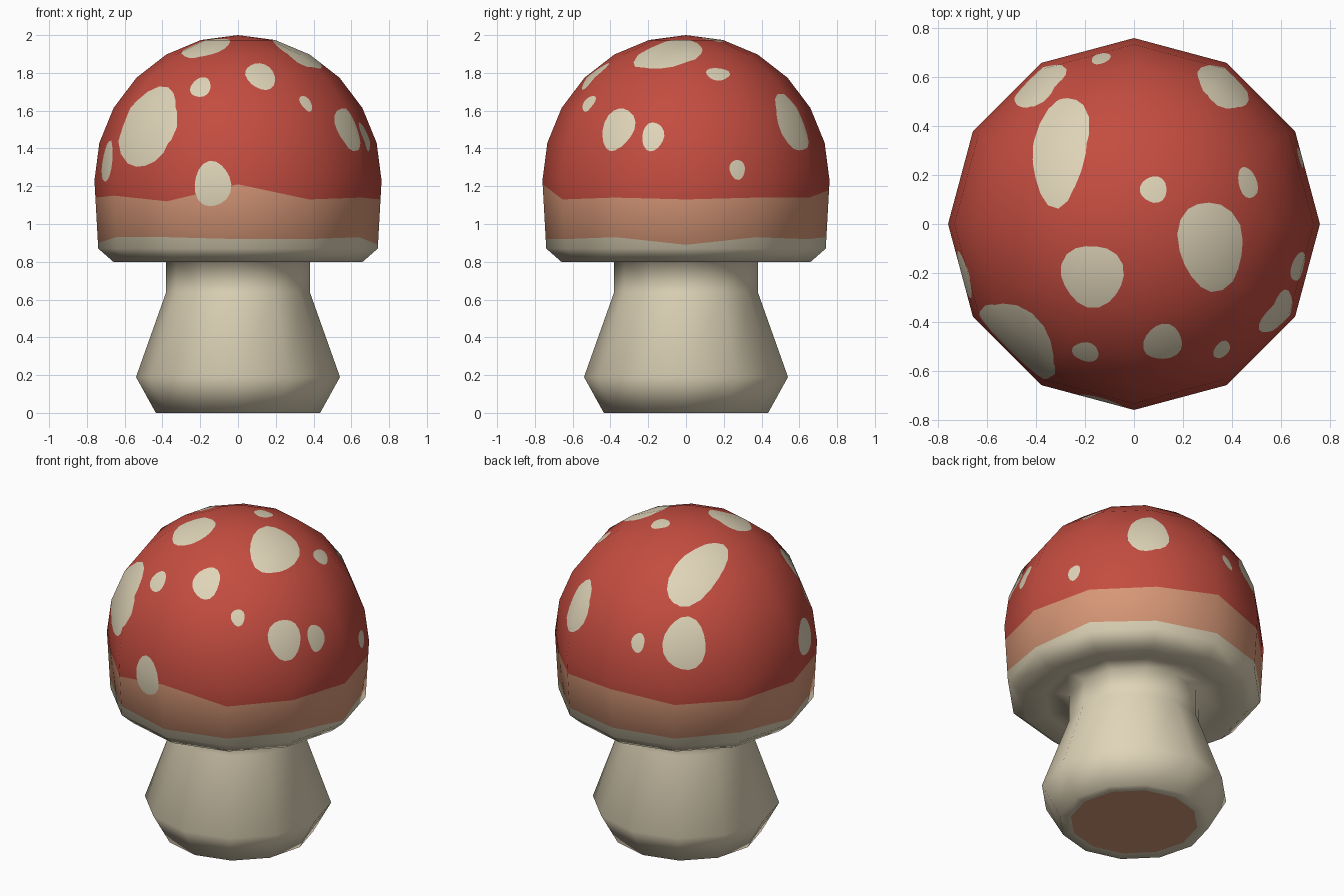
import bpy
import bmesh
from math import cos, sin, pi, radians
from mathutils import Vector

SIDES = 12
CAP_CENTRE = Vector((0, 0, 1.23))
CAP_RADIUS = 0.77

if "Cube" in bpy.data.objects:
    bpy.data.objects.remove(bpy.data.objects["Cube"])


def make_material(name, rgb):
    mat = bpy.data.materials.new(name)
    mat.use_nodes = True
    mat.diffuse_color = (*rgb, 1)
    bsdf = next(n for n in mat.node_tree.nodes if n.type == 'BSDF_PRINCIPLED')
    bsdf.inputs["Base Color"].default_value = (*rgb, 1)
    bsdf.inputs["Roughness"].default_value = 0.9
    return mat


CREAM, TAN, RED = range(3)
MATERIALS = [make_material("cream", (0.74, 0.66, 0.48)),
             make_material("tan", (0.68, 0.31, 0.185)),
             make_material("red", (0.55, 0.073, 0.051))]


def with_normals(points):
    """Outline points as (radius, height, normal radius, normal height)."""
    pts = [Vector(p) for p in points]
    segs = [(b - a).normalized() for a, b in zip(pts, pts[1:])]
    result = []
    for i, p in enumerate(pts):
        if p.x == 0:
            n = Vector((0, -1 if i == 0 else 1))
        else:
            d = segs[i - 1] + segs[i]
            n = Vector((d.y, -d.x)).normalized()
        result.append(Vector((p.x, p.y, n.x, n.y)))
    return result


def lathe(rows, colours):
    """Turn rows of outline points into a mesh, one colour per band."""
    bm = bmesh.new()
    soft = bm.verts.layers.float_vector.new("soft")
    rings = []
    for row in rows:
        ring = []
        for i, (r, z, nr, nz) in enumerate(row):
            if r == 0 and ring:
                ring.append(ring[0])
                continue
            a = 2 * pi * i / SIDES
            v = bm.verts.new((r * cos(a), r * sin(a), z))
            v[soft] = Vector((nr * cos(a), nr * sin(a), nz))
            ring.append(v)
        rings.append(ring)
    for low, high, colour in zip(rings, rings[1:], colours):
        for i in range(SIDES):
            j = (i + 1) % SIDES
            corners = dict.fromkeys((low[i], low[j], high[j], high[i]))
            bm.faces.new(list(corners)).material_index = colour
    bm.normal_update()
    return bm


def finish(bm, name):
    soft = bm.verts.layers.float_vector["soft"]
    normals = [v[soft].normalized() for v in bm.verts]
    bm.verts.layers.float_vector.remove(soft)
    for f in bm.faces:
        f.smooth = True
    mesh = bpy.data.meshes.new(name)
    bm.to_mesh(mesh)
    bm.free()
    for mat in MATERIALS:
        mesh.materials.append(mat)
    mesh.normals_split_custom_set_from_vertices(normals)
    obj = bpy.data.objects.new(name, mesh)
    bpy.context.collection.objects.link(obj)


def cut_spot(bm, mark, number, centre, width, height, roll):
    """Cut a rounded patch into the cap and colour it cream."""
    out = (Vector(centre) - CAP_CENTRE).normalized()
    across = Vector((0, 0, 1)).cross(out).normalized()
    up = out.cross(across)
    turn = radians(roll)
    axis_w = across * cos(turn) + up * sin(turn)
    axis_h = out.cross(axis_w)
    middle = CAP_CENTRE + out * CAP_RADIUS
    corners = []
    for k in range(18):
        a = 2 * pi * k / 18
        wobble = 1 + 0.05 * cos(3 * a + number)
        corners.append(middle + wobble * (axis_w * width * cos(a)
                                          + axis_h * height * sin(a)))
    for f in bm.faces:
        if f.normal.dot(out) > 0.2 and f.calc_center_median().z > 0.85:
            f[mark] = number
    for p, q in zip(corners, corners[1:] + corners[:1]):
        side = (q - p).cross(out).normalized()
        faces = [f for f in bm.faces if f[mark] == number]
        edges = {e for f in faces for e in f.edges}
        verts = {v for f in faces for v in f.verts}
        bmesh.ops.bisect_plane(bm, geom=[*verts, *edges, *faces], dist=1e-5,
                               plane_co=p, plane_no=side)
        for f in bm.faces:
            if f[mark] == number and (f.calc_center_median() - p).dot(side) > 0:
                f[mark] = 0
    for f in bm.faces:
        if f[mark] == number:
            f.material_index = CREAM


# Whole outline, from the middle of the base to the tip of the cap
lower = [(0, 0), (0.37, 0), (0.435, 0), (0.54, 0.19), (0.38, 0.64),
         (0.38, 0.81), (0.52, 0.81), (0.66, 0.80), (0.74, 0.87)]
dome = [(0.76 * cos(radians(a)), 1.23 + CAP_RADIUS * sin(radians(a)))
        for a in range(0, 90, 15)] + [(0, 2.0)]
outline = with_normals(lower + dome)
rows = [[p] * SIDES for p in outline]
JOIN, RIM = 5, 8

# Stem with a tan base
finish(lathe(rows[:JOIN + 1], [TAN] + [CREAM] * (JOIN - 1)), "stem")


# Cap with uneven colour bands above the rim
def band_row(heights):
    a, b = outline[RIM], outline[RIM + 1]
    return [a.lerp(b, (h - a.y) / (b.y - a.y)) for h in heights]


rim_line = band_row([0.89, 0.93, 0.92, 0.93, 0.92, 0.93,
                     0.90, 0.93, 0.93, 0.92, 0.92, 0.93])
red_line = band_row([1.13, 1.14, 1.14, 1.18, 1.14, 1.14,
                     1.14, 1.15, 1.12, 1.21, 1.13, 1.14])
cap_rows = rows[JOIN:RIM + 1] + [rim_line, red_line] + rows[RIM + 1:]
cap = lathe(cap_rows, [CREAM] * (RIM - JOIN + 1) + [TAN] + [RED] * 7)

# Spots: centre, half width, half height, roll
spots = [((-0.49, -0.49, 1.53), 0.20, 0.23, 0),
         ((-0.20, -0.53, 1.73), 0.055, 0.065, 0),
         ((0.12, -0.49, 1.79), 0.08, 0.10, 0),
         ((0.36, -0.515, 1.64), 0.04, 0.05, 0),
         ((0.58, -0.36, 1.50), 0.10, 0.12, 0),
         ((0.69, -0.18, 1.47), 0.06, 0.08, 0),
         ((-0.14, -0.745, 1.21), 0.10, 0.12, 0),
         ((-0.70, -0.21, 1.33), 0.10, 0.11, 0),
         ((-0.17, -0.21, 1.93), 0.13, 0.135, 0),
         ((0.32, -0.09, 1.91), 0.19, 0.145, 35),
         ((0.08, 0.14, 1.97), 0.055, 0.055, 0),
         ((0.47, 0.17, 1.80), 0.065, 0.05, 0),
         ((-0.31, 0.32, 1.85), 0.25, 0.125, 47),
         ((0.37, 0.57, 1.54), 0.12, 0.165, 0),
         ((-0.39, 0.57, 1.50), 0.125, 0.155, 0),
         ((-0.14, 0.70, 1.49), 0.04, 0.058, 0),
         ((0.70, 0.28, 1.29), 0.042, 0.053, 0)]
mark = cap.faces.layers.int.new("mark")
for number, (centre, width, height, roll) in enumerate(spots, 1):
    cut_spot(cap, mark, number, centre, width, height, roll)
cap.faces.layers.int.remove(mark)
finish(cap, "cap")
